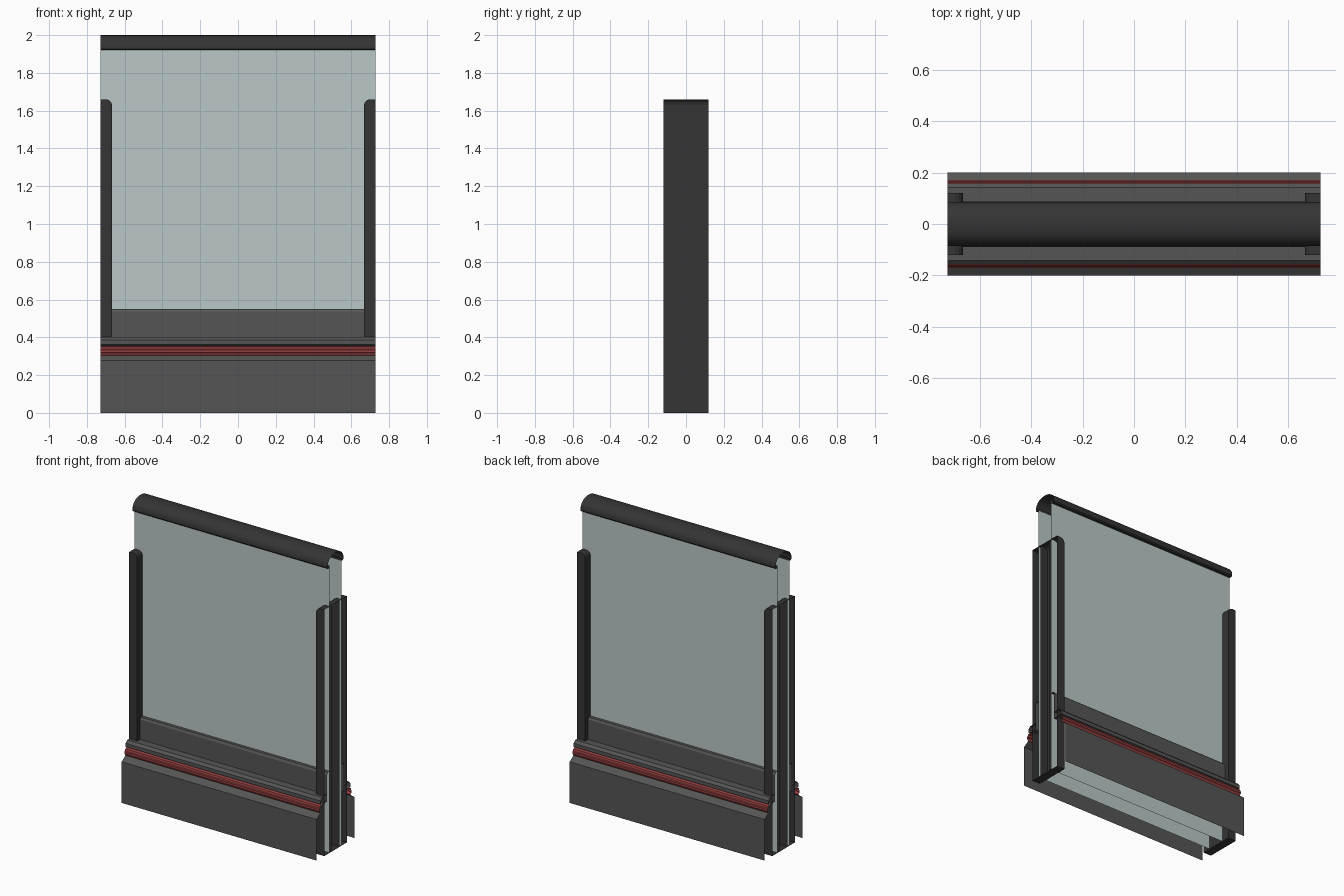
import bpy, bmesh

if "Cube" in bpy.data.objects:
    bpy.data.objects.remove(bpy.data.objects["Cube"])

W = 0.727  # half length


def material(name, rgb):
    m = bpy.data.materials.new(name)
    m.diffuse_color = (*rgb, 1)
    m.use_nodes = True
    m.node_tree.nodes["Principled BSDF"].inputs["Base Color"].default_value = m.diffuse_color
    return m


DARK = material("dark_metal", (0.035, 0.035, 0.035))
GREY = material("grey_panel", (0.09, 0.09, 0.09))
RED = material("red_trim", (0.3, 0.05, 0.05))
GLASS = material("tinted_glass", (0.49, 0.58, 0.57))


def finish(name, bm, mat, smooth=False):
    mesh = bpy.data.meshes.new(name)
    bm.to_mesh(mesh)
    bm.free()
    mesh.materials.append(mat)
    ob = bpy.data.objects.new(name, mesh)
    bpy.context.collection.objects.link(ob)
    if smooth:
        bpy.ops.object.select_all(action='DESELECT')
        ob.select_set(True)
        bpy.context.view_layer.objects.active = ob
        bpy.ops.object.shade_smooth_by_angle()
    return ob


def strip(bm, points, axis, a, b):
    """Sweep an open profile from a to b along x (points are y,z) or y (points are x,z)."""
    def at(p, t):
        return (t, p[0], p[1]) if axis == 'x' else (p[0], t, p[1])
    rows = [[bm.verts.new(at(p, t)) for p in points] for t in (a, b)]
    for i in range(len(points) - 1):
        bm.faces.new((rows[0][i], rows[0][i + 1], rows[1][i + 1], rows[1][i]))
    return rows


def rail(name, points, mat, smooth=False):
    bm = bmesh.new()
    strip(bm, points, 'x', -W, W)
    bmesh.ops.recalc_face_normals(bm, faces=bm.faces)
    return finish(name, bm, mat, smooth)


# Domed handrail cap, open at its ends
half = [(0.062, 1.935), (0.062, 1.92), (0.080, 1.92), (0.085, 1.927), (0.085, 1.945),
        (0.078, 1.962), (0.064, 1.98), (0.045, 1.992), (0.022, 1.998)]
rail("top_cap", [(-y, z) for y, z in half] + [(0, 2.0)] + half[::-1], DARK, True)

# Long parts, repeated on front and back
parts = {
    "glass_sheet": ([(0.062, 0.0), (0.062, 1.935)], GLASS),
    "base_panel": ([(0.145, 0.355), (0.09, 0.355), (0.09, 0.535), (0.082, 0.55), (0.062, 0.55)], GREY),
    "bumper_rail": ([(0.09, 0.402), (0.142, 0.402), (0.158, 0.386), (0.158, 0.362),
                     (0.145, 0.355)], GREY),
    "red_trim": ([(0.145, 0.355), (0.162, 0.35), (0.166, 0.338), (0.172, 0.334),
                  (0.172, 0.32), (0.166, 0.316), (0.16, 0.305)], RED),
    "lower_skirt": ([(0.16, 0.305), (0.2, 0.277), (0.2, 0.0)], GREY),
}
for side, s in (("front", -1), ("back", 1)):
    for name, (pts, mat) in parts.items():
        rail(f"{side}_{name}", [(s * y, z) for y, z in pts], mat)

# End posts: channels with rounded top, closed bottom and open outer end
post = [(W, 0.0), (0.667, 0.0), (0.667, 1.63), (0.672, 1.645), (0.682, 1.655), (0.695, 1.66), (W, 1.66)]
for side, s in (("left", -1), ("right", 1)):
    pts = [(s * x, z) for x, z in post]
    bm = bmesh.new()
    rows = strip(bm, pts, 'y', -0.12, 0.12)
    for row in rows:
        bm.faces.new(row)
    bmesh.ops.recalc_face_normals(bm, faces=bm.faces)
    finish(f"{side}_post", bm, DARK)
    # Central divider between the two glass sheets
    bm = bmesh.new()
    for y in (-0.042, 0.042):
        bm.faces.new([bm.verts.new((x, y, z)) for x, z in pts])
    finish(f"{side}_post_divider", bm, DARK)
